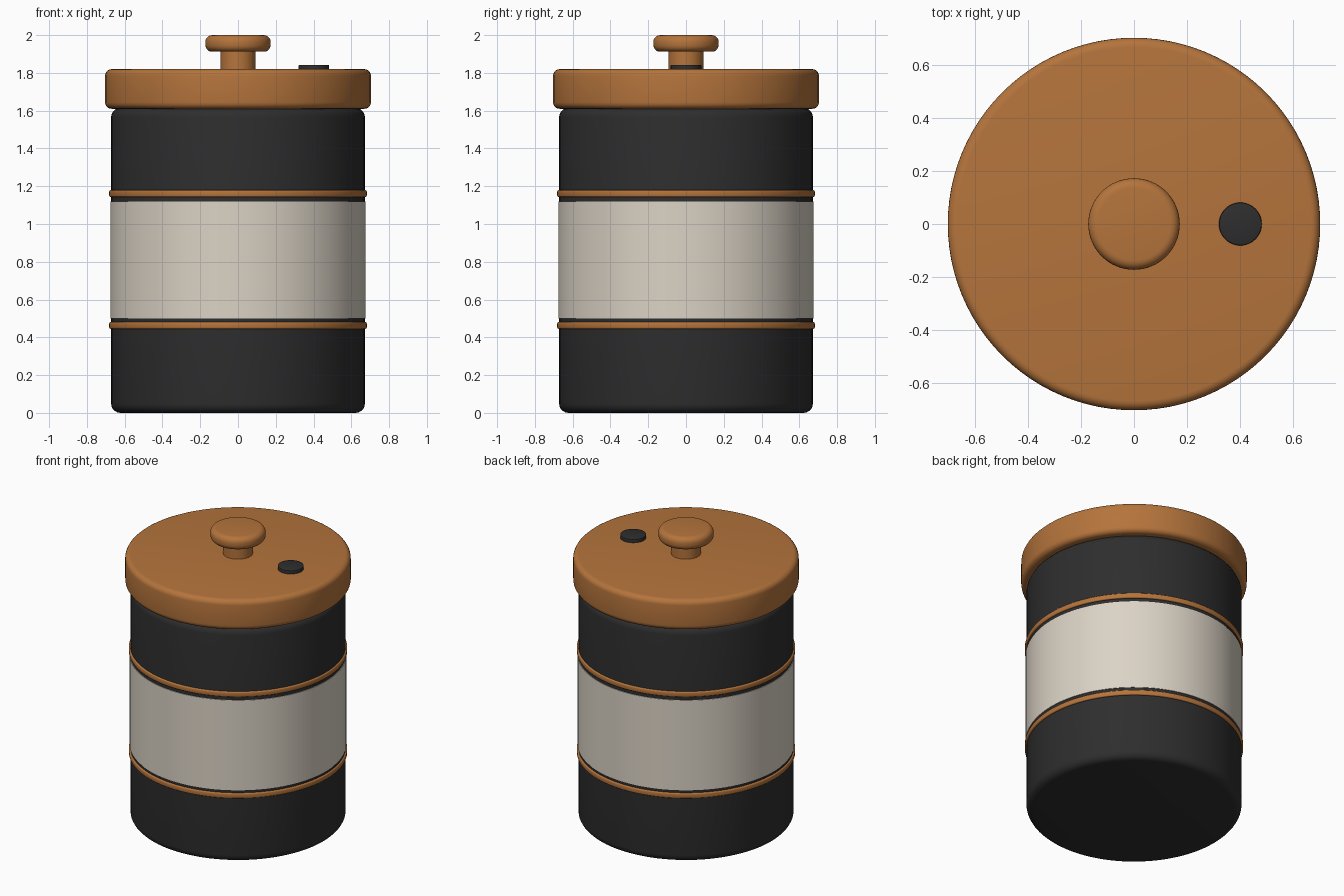
import bpy
import bmesh
import math

cube = bpy.data.objects.get("Cube")
if cube:
    bpy.data.objects.remove(cube, do_unlink=True)


def make_material(name, rgb):
    mat = bpy.data.materials.new(name)
    mat.use_nodes = True
    color = (*rgb, 1.0)
    mat.diffuse_color = color
    mat.node_tree.nodes["Principled BSDF"].inputs["Base Color"].default_value = color
    return mat


wood = make_material("warm wood", (0.46, 0.175, 0.045))
charcoal = make_material("charcoal", (0.027, 0.027, 0.028))
cream = make_material("cream", (0.71, 0.65, 0.56))


def disc(name, mat, radius, bottom, top, bevel=0.0, x=0.0, sides=96, steps=5):
    """Upright cylinder with both rims rounded."""
    bm = bmesh.new()
    bmesh.ops.create_cone(bm, cap_ends=True, segments=sides, radius1=radius,
                          radius2=radius, depth=top - bottom)
    if bevel:
        rims = [e for e in bm.edges if abs(e.verts[0].co.z - e.verts[1].co.z) < 1e-5]
        bmesh.ops.bevel(bm, geom=rims, offset=bevel, offset_type='OFFSET',
                        segments=steps, profile=0.5, affect='EDGES')
    mesh = bpy.data.meshes.new(name)
    bm.to_mesh(mesh)
    bm.free()
    mesh.materials.append(mat)
    obj = bpy.data.objects.new(name, mesh)
    obj.location = (x, 0, (bottom + top) / 2)
    bpy.context.collection.objects.link(obj)
    bpy.ops.object.select_all(action='DESELECT')
    obj.select_set(True)
    bpy.context.view_layer.objects.active = obj
    bpy.ops.object.shade_smooth_by_angle(angle=math.radians(35))
    return obj


# Canister body and its wrap
disc("body", charcoal, 0.672, 0.0, 1.615, 0.05)
disc("label_band", cream, 0.676, 0.50, 1.12)

# Thin trim rings above and below the wrap
for name, z in (("lower_ring", 0.445), ("upper_ring", 1.143)):
    disc(name, wood, 0.682, z, z + 0.036, 0.008, steps=3)

# Lid with its knob and vent plug
disc("lid", wood, 0.704, 1.61, 1.82, 0.035)
disc("knob_stem", wood, 0.093, 1.81, 1.92, sides=48)
disc("knob_cap", wood, 0.173, 1.912, 2.0, 0.036, sides=64)
disc("vent_plug", charcoal, 0.081, 1.81, 1.843, 0.005, x=0.402, sides=48, steps=2)
